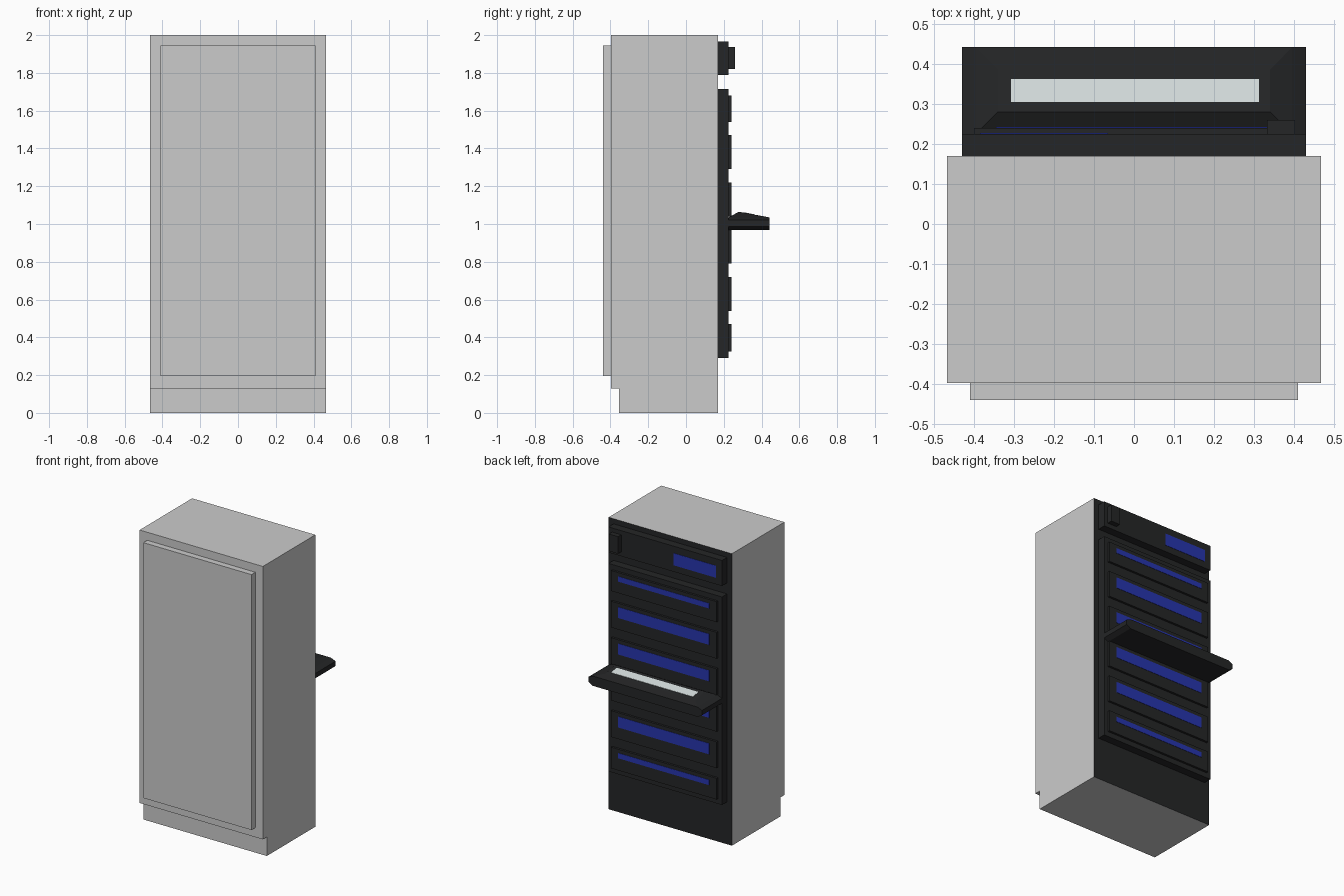
import bpy, bmesh

if "Cube" in bpy.data.objects:
    bpy.data.objects.remove(bpy.data.objects["Cube"])


def material(name, r, g, b):
    m = bpy.data.materials.new(name)
    m.diffuse_color = (r, g, b, 1)
    m.use_nodes = True
    m.node_tree.nodes["Principled BSDF"].inputs["Base Color"].default_value = m.diffuse_color
    return m


BLACK = material("black_plastic", 0.018, 0.019, 0.02)
BLUE = material("blue_window", 0.02, 0.035, 0.42)
PALE = material("pale_screen", 0.68, 0.74, 0.74)


def finish(name, bm, mat=None):
    bmesh.ops.recalc_face_normals(bm, faces=bm.faces)
    me = bpy.data.meshes.new(name)
    bm.to_mesh(me)
    bm.free()
    ob = bpy.data.objects.new(name, me)
    bpy.context.collection.objects.link(ob)
    if mat:
        me.materials.append(mat)
    return ob


def loft(rings):
    bm = bmesh.new()
    vs = [[bm.verts.new(p) for p in ring] for ring in rings]
    n = len(vs[0])
    for a, b in zip(vs, vs[1:]):
        for i in range(n):
            j = (i + 1) % n
            bm.faces.new((a[i], a[j], b[j], b[i]))
    bm.faces.new(vs[0])
    bm.faces.new(vs[-1])
    return bm


def box(name, x0, x1, y0, y1, z0, z1, mat=None):
    ring = [(x0, y0), (x1, y0), (x1, y1), (x0, y1)]
    return finish(name, loft([[(x, y, z) for x, y in ring] for z in (z0, z1)]), mat)


# Cabinet body with recessed plinth, black rear face
W = 0.467
side = [(-0.355, 0), (0.17, 0), (0.17, 2), (-0.398, 2), (-0.398, 0.13), (-0.355, 0.13)]
body = finish("cabinet_body", loft([[(x, y, z) for y, z in side] for x in (-W, W)]))
body.data.materials.append(material("cabinet_grey", 0.8, 0.8, 0.8))
body.data.materials.append(BLACK)
for f in body.data.polygons:
    if f.normal.y > 0.9:
        f.material_index = 1

# Front door
box("front_door", -0.41, 0.41, -0.44, -0.398, 0.195, 1.945)

# Upper control panel with display and switch
box("control_panel", -0.43, 0.43, 0.17, 0.225, 1.79, 1.965, BLACK)
box("display_window", -0.385, -0.065, 0.224, 0.227, 1.835, 1.918, BLUE)
box("switch_block", 0.333, 0.402, 0.225, 0.26, 1.82, 1.937, BLACK)

# Main rear panel carrying six module frames with blue windows
box("module_panel", -0.43, 0.43, 0.17, 0.225, 0.29, 1.715, BLACK)
modules = [(1.54, 1.68, 0.036), (1.29, 1.47, 0.075), (1.04, 1.22, 0.075),
           (0.79, 0.97, 0.075), (0.54, 0.72, 0.075), (0.325, 0.47, 0.036)]
for i, (z0, z1, h) in enumerate(modules, 1):
    box(f"module_frame_{i}", -0.40, 0.40, 0.225, 0.24, z0, z1, BLACK)
    box(f"module_window_{i}", -0.345, 0.345, 0.239, 0.242, z1 - 0.025 - h, z1 - 0.025, BLUE)

# Folding shelf with chamfered ends and a raised sloping top
Y0, Y1 = 0.225, 0.442


def shelf_ring(x, z):
    return [(-x, Y0, z), (x, Y0, z), (x, Y1, z), (-x, Y1, z)]


rings = [shelf_ring(*p) for p in ((0.40, 0.968), (0.43, 0.987), (0.43, 1.02), (0.395, 1.035))]
rings.append([(-0.34, 0.28, 1.065), (0.34, 0.28, 1.065), (0.34, 0.385, 1.045), (-0.34, 0.385, 1.045)])
finish("shelf", loft(rings), BLACK)


# Pale screen set on the sloping shelf top
def slope(y):
    return 1.065 - (y - 0.28) * 0.02 / 0.105


outline = [(-0.307, 0.305), (0.313, 0.305), (0.313, 0.363), (-0.307, 0.363)]
finish("shelf_screen", loft([[(x, y, slope(y) + d) for x, y in outline] for d in (-0.002, 0.002)]), PALE)
